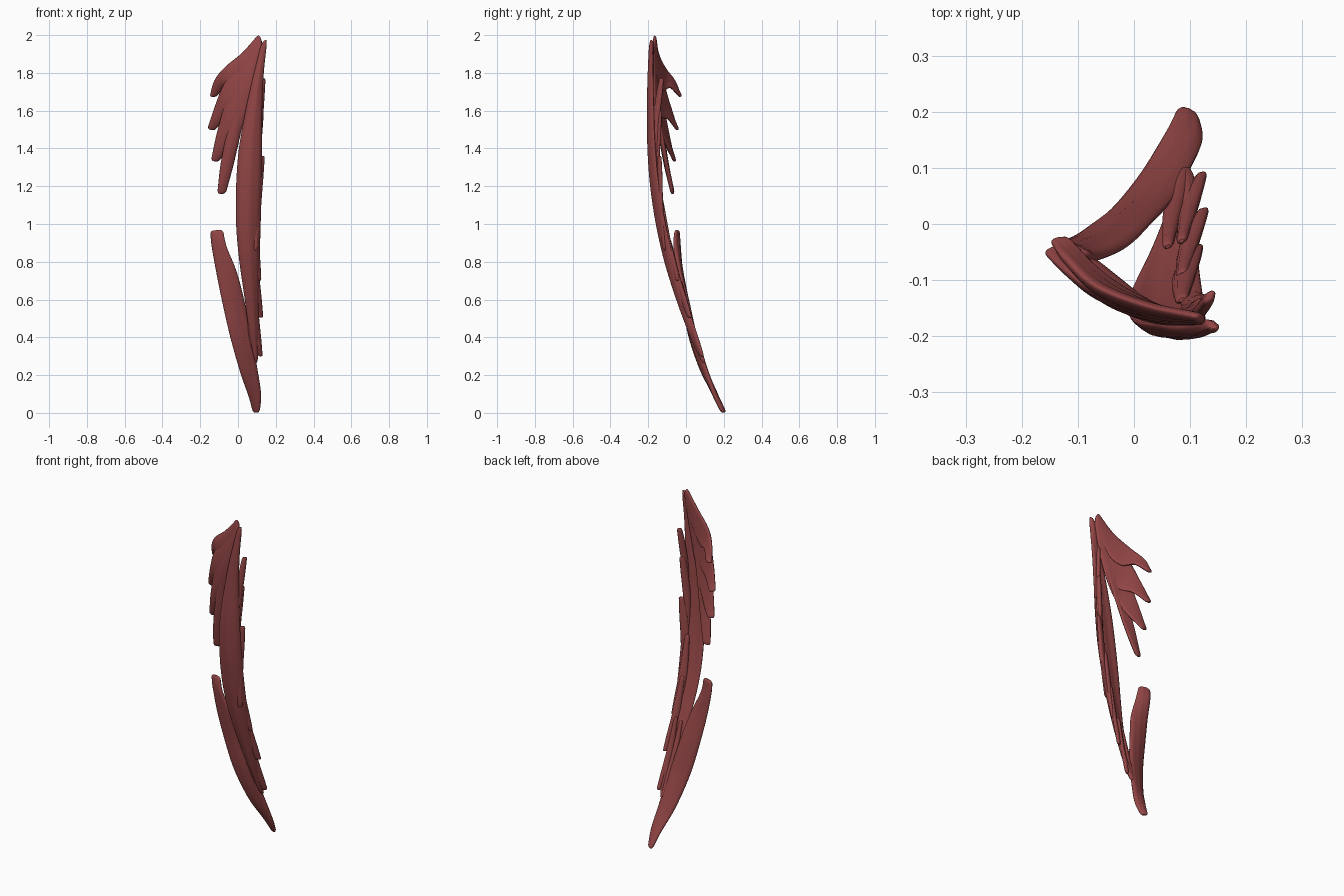
import bpy, bmesh, math
from mathutils import Vector

mat = bpy.data.materials.new("muscle_red")
mat.diffuse_color = (0.30, 0.062, 0.062, 1)


def spline(pts, t):
    # Catmull-Rom sample, t in 0..1
    n = len(pts) - 1
    i = min(int(t * n), n - 1)
    u = t * n - i
    b, c = pts[i], pts[i + 1]
    a = pts[i - 1] if i else b * 2 - c
    d = pts[i + 2] if i + 2 <= n else c * 2 - b
    return 0.5 * (2 * b + (c - a) * u + (2 * a - 5 * b + 4 * c - d) * u * u
                  + (3 * b - a - 3 * c + d) * u ** 3)


def strip(name, left, right, thick, steps=40, sides=20, groove=0.1, bow=0.0):
    """Flat muscle belly lofted between a left and a right edge curve, with rounded ends."""
    left, right = [Vector(p) for p in left], [Vector(p) for p in right]
    bm = bmesh.new()
    rings = []
    for s in range(steps + 1):
        t = (1 - math.cos(math.pi * s / steps)) / 2
        l, r = spline(left, t), spline(right, t)
        t0, t1 = max(t - 0.02, 0), min(t + 0.02, 1)
        tan = (spline(left, t1) + spline(right, t1)
               - spline(left, t0) - spline(right, t0)).normalized()
        mid, half = (l + r) / 2, (r - l) / 2
        nrm = half.cross(tan).normalized()
        if nrm.dot(Vector((-.5, -1, 0))) < 0:
            nrm = -nrm
        e = min(t, 1 - t, 0.03) / 0.03
        cap = 0.45 + 0.55 * math.sqrt(max(0, 1 - (1 - e) ** 2))
        half = half * cap
        th = thick / 2 * cap * (0.6 + 0.4 * max(0, math.sin(math.pi * t)) ** 0.6)
        ring = []
        for k in range(sides):
            a = 2 * math.pi * k / sides
            c, sn = math.cos(a), math.sin(a)
            g = 1 + groove * math.sin(9 * c + 3 * t)
            off = sn * th * g + bow * (1 - c * c) * math.sin(math.pi * t)
            ring.append(bm.verts.new(mid + half * c + nrm * off))
        rings.append(ring)
    for p, q in zip(rings, rings[1:]):
        for k in range(sides):
            j = (k + 1) % sides
            bm.faces.new((p[k], p[j], q[j], q[k]))
    bm.faces.new(rings[0][::-1])
    bm.faces.new(rings[-1])
    bmesh.ops.recalc_face_normals(bm, faces=bm.faces)
    me = bpy.data.meshes.new(name)
    bm.to_mesh(me)
    bm.free()
    ob = bpy.data.objects.new(name, me)
    bpy.context.collection.objects.link(ob)
    me.materials.append(mat)
    for f in me.polygons:
        f.use_smooth = len(f.vertices) == 4
    return ob


# long central belly
strip("central_belly",
      [(.125, -.175, 1.96), (.08, -.185, 1.78), (.04, -.18, 1.6), (.005, -.175, 1.4), (-.01, -.16, 1.2),
       (-.01, -.135, 1.0), (.005, -.1, .82), (.03, -.05, .64), (.055, .01, .46), (.085, .085, .27)],
      [(.155, -.188, 1.98), (.135, -.18, 1.78), (.128, -.175, 1.6), (.127, -.165, 1.4), (.125, -.145, 1.2),
       (.12, -.11, 1.0), (.115, -.07, .82), (.112, -.02, .64), (.11, .035, .46), (.105, .1, .27)],
      .036, steps=70, sides=28, bow=.018)

# upper fan: four overlapping slips sharing one tip
strip("fan_slip_1",
      [(.11, -.165, 2.005), (.02, -.145, 1.905), (-.07, -.11, 1.83), (-.125, -.06, 1.76), (-.15, -.03, 1.675)],
      [(.13, -.17, 1.96), (.06, -.155, 1.78), (-.01, -.12, 1.71), (-.065, -.08, 1.72), (-.115, -.025, 1.675)],
      .028, bow=.008)
strip("fan_slip_2",
      [(.11, -.165, 1.985), (.02, -.15, 1.86), (-.07, -.118, 1.75), (-.12, -.085, 1.63), (-.162, -.05, 1.505)],
      [(.13, -.175, 1.95), (.08, -.165, 1.72), (.01, -.14, 1.58), (-.065, -.09, 1.55), (-.125, -.04, 1.495)],
      .028, bow=.008)
strip("fan_slip_3",
      [(.11, -.165, 1.98), (.02, -.155, 1.81), (-.06, -.125, 1.66), (-.11, -.095, 1.49), (-.143, -.065, 1.335)],
      [(.13, -.175, 1.94), (.075, -.165, 1.68), (.02, -.14, 1.51), (-.045, -.095, 1.4), (-.103, -.055, 1.33)],
      .028, bow=.008)
strip("fan_slip_4",
      [(.11, -.165, 1.97), (.02, -.15, 1.75), (-.045, -.125, 1.54), (-.09, -.1, 1.33), (-.11, -.075, 1.16)],
      [(.13, -.175, 1.93), (.075, -.165, 1.72), (.022, -.135, 1.51), (-.022, -.1, 1.32), (-.065, -.065, 1.16)],
      .028, bow=.008)

# lower oblique belly, turning as it descends
strip("lower_belly",
      [(-.145, -.04, .965), (-.142, -.035, .9), (-.118, -.03, .76), (-.086, -.012, .6), (-.043, .02, .41),
       (.01, .085, .22), (.055, .16, .09), (.08, .21, .003)],
      [(-.08, -.055, .97), (-.06, -.06, .88), (-.008, -.035, .75), (.032, .005, .6), (.072, .05, .41),
       (.1, .1, .25), (.122, .15, .1), (.115, .19, .003)],
      .034, steps=50, sides=24)

# slips along the outer edge: free end, root, half width
slips = [((.135, -.13, 1.77), (.105, -.165, 1.3), (.012, .016, 0)),
         ((.124, -.14, 1.6), (.09, -.15, 1.1), (.016, .014, 0)),
         ((.126, -.14, 1.36), (.095, -.115, .86), (.022, .010, 0)),
         ((.108, -.045, .70), (.085, -.135, 1.15), (.022, .012, 0)),
         ((.12, .02, .505), (.085, -.09, .92), (.018, .014, 0)),
         ((.118, .085, .3), (.085, -.03, .7), (.016, .012, 0)),
         ((.09, .095, .265), (.06, -.04, .68), (.018, .006, 0))]
for i, (tip, root, side) in enumerate(slips):
    tip, root, side = Vector(tip), Vector(root), Vector(side)
    mid = (tip + root) / 2 + Vector((0, -.005, 0))
    left = [tip - side * .7, tip.lerp(mid, .4) - side * 1.2, mid - side * 1.3, root - side * .5]
    right = [tip + side * .7, tip.lerp(mid, .4) + side * .7, mid + side * .6, root + side * .5]
    strip("edge_slip_%d" % (i + 1), left, right, .024, steps=24, sides=14)
